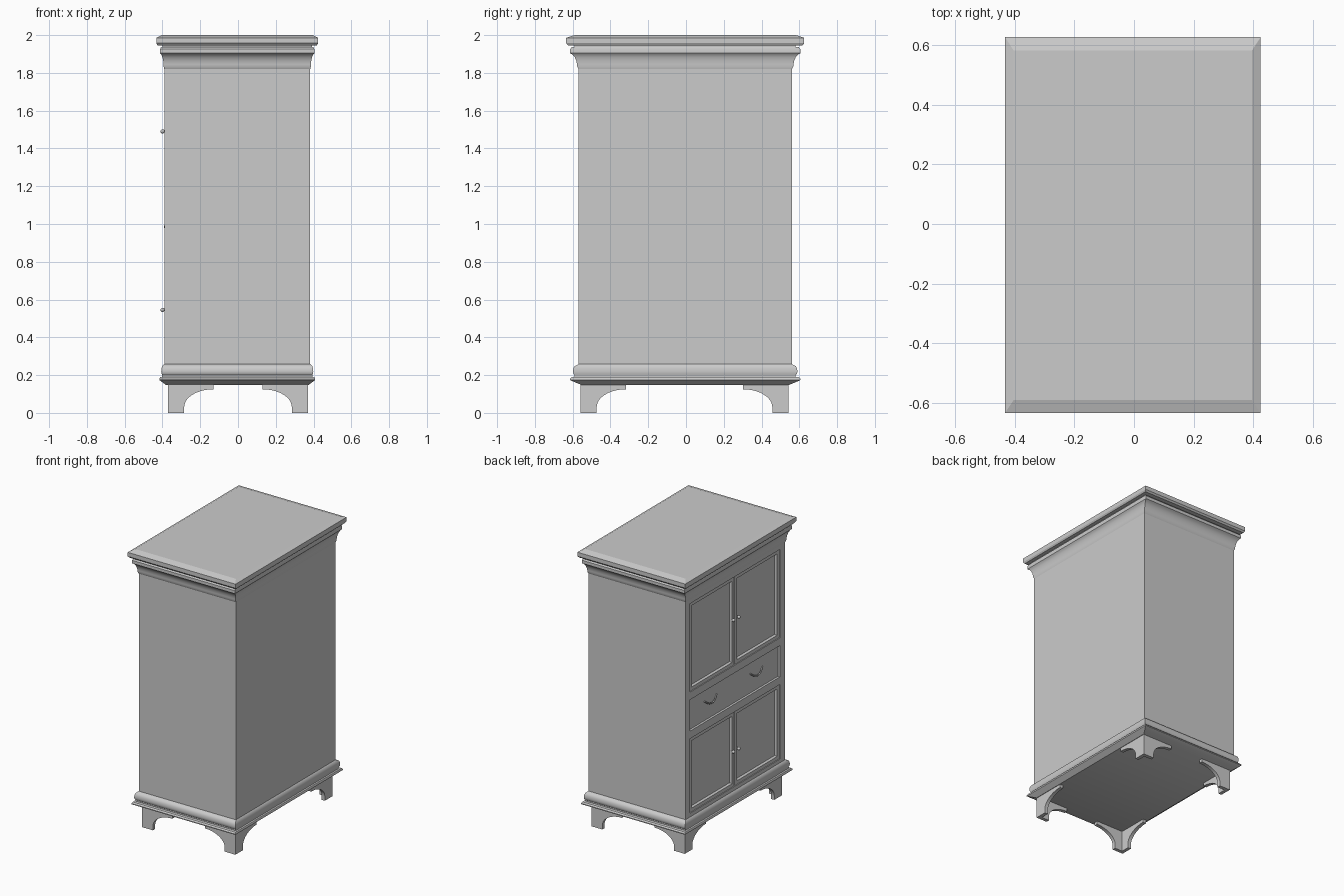
import bpy, bmesh, math
from mathutils import Vector

old = bpy.data.objects.get("Cube")
if old:
    bpy.data.objects.remove(old, do_unlink=True)

grey = bpy.data.materials.new("plain_grey")
grey.use_nodes = True
tone = (0.6, 0.6, 0.6, 1)
grey.diffuse_color = tone
grey.node_tree.nodes["Principled BSDF"].inputs["Base Color"].default_value = tone

HX, HY = 0.386, 0.565          # cabinet half sizes
CENTRE = Vector((-0.004, -0.004, 0))
FACE = CENTRE.x - HX           # door side plane


def finish(name, bm, smooth=False):
    bmesh.ops.recalc_face_normals(bm, faces=bm.faces)
    mesh = bpy.data.meshes.new(name)
    bm.to_mesh(mesh)
    bm.free()
    ob = bpy.data.objects.new(name, mesh)
    bpy.context.collection.objects.link(ob)
    mesh.materials.append(grey)
    if smooth:
        bpy.ops.object.select_all(action='DESELECT')
        ob.select_set(True)
        bpy.context.view_layer.objects.active = ob
        bpy.ops.object.shade_smooth_by_angle(angle=math.radians(35))
    return ob


def box_mesh(lo, hi):
    bm = bmesh.new()
    bmesh.ops.create_cube(bm, size=1)
    lo, hi = Vector(lo), Vector(hi)
    for v in bm.verts:
        v.co = (lo + hi) / 2 + v.co * (hi - lo)
    return bm


def moulding(name, profile, x_ratio, smooth=True):
    """Sweep (overhang, height) points round the rectangular cabinet."""
    bm = bmesh.new()
    rings = []
    for out, z in profile:
        x, y = HX + out * x_ratio, HY + out
        corners = ((-x, -y), (x, -y), (x, y), (-x, y))
        rings.append([bm.verts.new(CENTRE + Vector((a, b, z))) for a, b in corners])
    for low, high in zip(rings, rings[1:]):
        for i in range(4):
            j = (i + 1) % 4
            bm.faces.new((low[i], low[j], high[j], high[i]))
    bm.faces.new(rings[0])
    bm.faces.new(rings[-1])
    return finish(name, bm, smooth)


# Carcass with three shallow openings cut in the door side
OPEN = 0.51
openings = {"upper": (1.155, 1.79, 0.006), "drawer": (0.875, 1.10, 0.016),
            "lower": (0.285, 0.82, 0.006)}
body = finish("cabinet_body", box_mesh(CENTRE + Vector((-HX, -HY, 0.2)),
                                       CENTRE + Vector((HX, HY, 1.9))))
bpy.context.view_layer.objects.active = body
for key, (z0, z1, depth) in openings.items():
    cut_depth = 0.03
    cutter = finish("cutter", box_mesh((FACE - 0.1, -OPEN, z0), (FACE + cut_depth, OPEN, z1)))
    cutter.hide_render = True
    mod = body.modifiers.new(key, 'BOOLEAN')
    mod.object = cutter
    mod.solver = 'EXACT'
    bpy.ops.object.modifier_apply(modifier=key)
    bpy.data.objects.remove(cutter, do_unlink=True)

# Mouldings and top
moulding("cornice", [(0, 1.82), (0.008, 1.835), (0.008, 1.845), (0.012, 1.865),
                     (0.02, 1.883), (0.032, 1.897), (0.044, 1.904), (0.044, 1.926),
                     (0.036, 1.936), (0.02, 1.936), (0.02, 1.96)], 0.5)
moulding("top_slab", [(0.055, 1.946), (0.065, 1.957), (0.065, 1.986), (0.02, 2.0)], 0.65, False)
moulding("base_moulding", [(-0.015, 0.148), (0.046, 0.174), (0.046, 0.18), (0.038, 0.189),
                           (0.02, 0.191), (0.02, 0.2), (0.027, 0.208), (0.029, 0.22),
                           (0.027, 0.236), (0.02, 0.248), (0, 0.258)], 0.57)


# Panelled doors
def door(name, y0, y1, z0, z1, depth):
    bm = box_mesh((FACE + depth, y0, z0), (FACE + 0.035, y1, z1))
    bm.normal_update()
    front = min(bm.faces, key=lambda f: f.calc_center_median().x)
    bmesh.ops.inset_region(bm, faces=[front], thickness=0.036)
    bmesh.ops.inset_region(bm, faces=[front], thickness=0.01, depth=-0.014)
    return finish(name, bm)


def knob(name, y, z):
    bm = bmesh.new()
    bmesh.ops.create_uvsphere(bm, u_segments=16, v_segments=10, radius=0.011)
    bmesh.ops.translate(bm, verts=bm.verts, vec=(FACE - 0.009, y, z))
    finish(name, bm, True)
    stem = box_mesh((FACE - 0.009, y - 0.005, z - 0.005), (FACE + 0.012, y + 0.005, z + 0.005))
    finish(name + "_stem", stem)


for level, knob_z in (("upper", 1.49), ("lower", 0.545)):
    z0, z1, depth = openings[level]
    for side, s in (("left", 1), ("right", -1)):
        y0, y1 = sorted((s * 0.002, s * OPEN))
        door(f"{level}_door_{side}", y0, y1, z0, z1, depth)
        knob(f"{level}_knob_{side}", s * 0.03, knob_z)

# Drawer front and drooping pulls
z0, z1, depth = openings["drawer"]
finish("drawer_front", box_mesh((FACE + depth, -OPEN, z0), (FACE + 0.035, OPEN, z1)))
for side, s in (("left", 1), ("right", -1)):
    curve = bpy.data.curves.new("pull_path", 'CURVE')
    curve.dimensions = '3D'
    curve.bevel_depth = 0.005
    curve.bevel_resolution = 2
    curve.use_fill_caps = True
    spline = curve.splines.new('BEZIER')
    path = ((-0.07, 1.015, 0.014), (-0.035, 0.99, 0.004), (0, 0.982, 0.002),
            (0.035, 0.99, 0.004), (0.07, 1.015, 0.014))
    spline.bezier_points.add(len(path) - 1)
    for p, (y, z, x) in zip(spline.bezier_points, path):
        p.co = (FACE + x, s * 0.26 + y, z)
        p.handle_left_type = p.handle_right_type = 'AUTO'
    pull = bpy.data.objects.new(f"drawer_pull_{side}", curve)
    bpy.context.collection.objects.link(pull)
    curve.materials.append(grey)


# Bracket feet: two mitred boards with an arched cut-out at each corner
FOOT_X, FOOT_Y, THICK = 0.37, 0.55, 0.025
outline = [(0, 0), (0.085, 0)]
for i in range(11):
    t = math.pi / 2 * i / 10
    outline.append((0.24 - 0.155 * math.cos(t), 0.03 + 0.095 * math.sin(t)))
outline += [(0.24, 0.15), (0, 0.15)]


def foot_board(name, sx, sy, along_x):
    bm = bmesh.new()
    loops = []
    for inner in (0, THICK):
        loop = []
        for u, z in outline:
            a, b = max(u, inner), inner
            dx, dy = (a, b) if along_x else (b, a)
            loop.append(bm.verts.new((sx * (FOOT_X - dx), sy * (FOOT_Y - dy) - 0.008, z)))
        loops.append(loop)
    outer, back = loops
    bm.faces.new(outer)
    bm.faces.new(back)
    n = len(outline)
    for i in range(n):
        j = (i + 1) % n
        bm.faces.new((outer[i], outer[j], back[j], back[i]))
    finish(name, bm, True)


for sx, x_name in ((1, "left"), (-1, "right")):
    for sy, y_name in ((1, "back"), (-1, "front")):
        for along_x in (True, False):
            kind = "end" if along_x else "side"
            foot_board(f"{y_name}_{x_name}_foot_{kind}", sx, sy, along_x)
